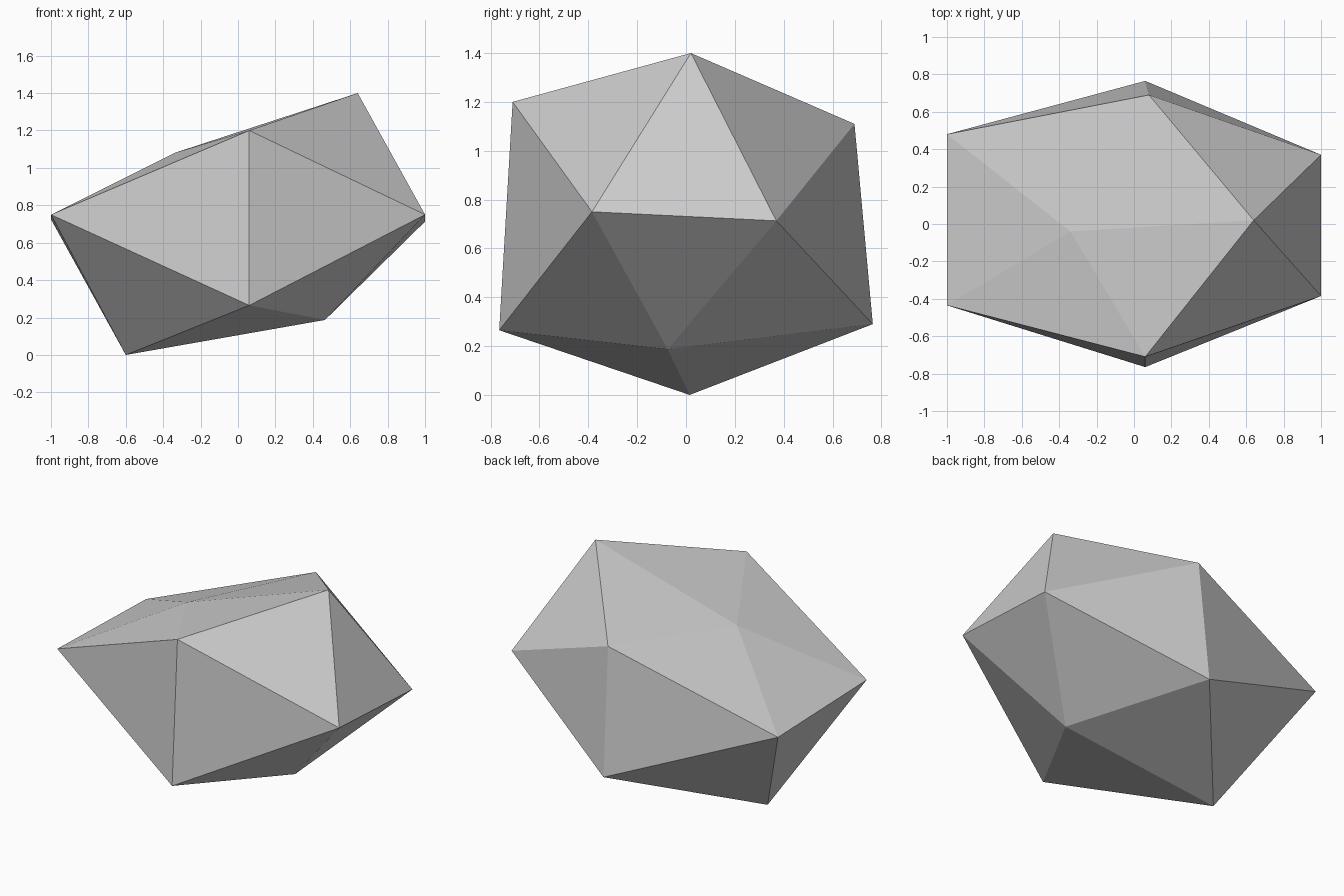
import bpy

if "Cube" in bpy.data.objects:
    bpy.data.objects.remove(bpy.data.objects["Cube"])

# Corner points of the faceted boulder
corners = {
    "A": (0.64, 0.02, 1.40),    # peak
    "B": (0.06, -0.71, 1.20),   # upper front
    "C": (0.08, 0.69, 1.11),    # upper back
    "L": (-0.34, -0.04, 1.08),  # upper left crown
    "D": (-1.0, -0.435, 0.75),  # left front
    "E": (-1.0, 0.48, 0.725),   # left back
    "H": (1.0, -0.385, 0.75),   # right front
    "I": (1.0, 0.37, 0.713),    # right back
    "F": (0.06, -0.765, 0.265), # lower front
    "G": (0.06, 0.765, 0.29),   # lower back
    "J": (-0.60, 0.015, 0.0),   # lowest point
    "K": (0.465, -0.075, 0.187),# lower right
}

# Twenty flat facets, named by their corners
facets = ("LDB LED LCE LAC LBA "     # crown
          "ABH AHI AIC BFH ICG "     # right side
          "BDF ECG DFJ DJE EJG "     # left side
          "HFK HKI IKG FJK KJG")     # underside

names = list(corners)
mesh = bpy.data.meshes.new("boulder")
mesh.from_pydata([corners[n] for n in names], [],
                 [[names.index(c) for c in f] for f in facets.split()])
boulder = bpy.data.objects.new("boulder", mesh)
bpy.context.collection.objects.link(boulder)

# Make all facets face outward
bpy.context.view_layer.objects.active = boulder
boulder.select_set(True)
bpy.ops.object.mode_set(mode='EDIT')
bpy.ops.mesh.select_all(action='SELECT')
bpy.ops.mesh.normals_make_consistent(inside=False)
bpy.ops.object.mode_set(mode='OBJECT')

# Plain stone grey
stone = bpy.data.materials.new("stone grey")
stone.diffuse_color = (0.6, 0.6, 0.6, 1)
stone.use_nodes = True
stone.node_tree.nodes["Principled BSDF"].inputs["Base Color"].default_value = stone.diffuse_color
mesh.materials.append(stone)
